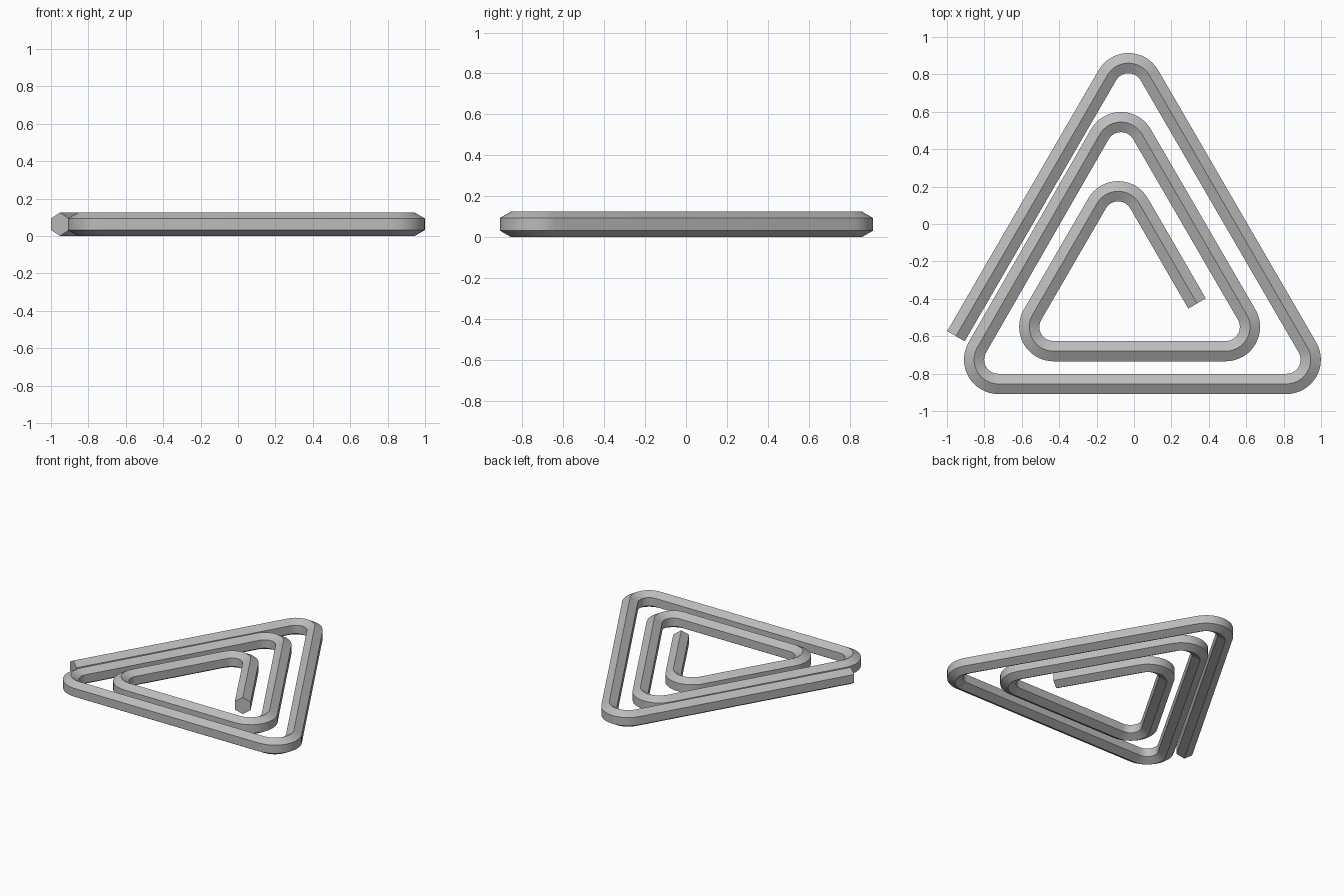
import bpy
import bmesh
from math import cos, sin, radians
from mathutils import Vector

cube = bpy.data.objects.get("Cube")
if cube:
    bpy.data.objects.remove(cube, do_unlink=True)

BAR = 0.0625    # hexagon radius of the bar
BEND = 0.13     # centreline radius of each bend
STEPS = 16      # segments per bend

steel = bpy.data.materials.new("grey steel")
colour = (0.5, 0.5, 0.5, 1)
steel.diffuse_color = colour
steel.use_nodes = True
steel.node_tree.nodes["Principled BSDF"].inputs["Base Color"].default_value = colour

# Bend centres of the triangular spiral, from the outer end inwards
bends = [(-0.03, 0.73), (0.815, -0.725), (-0.725, -0.725),
         (-0.07, 0.415), (0.49, -0.55), (-0.43, -0.55), (-0.085, 0.045)]
start, end = Vector((-0.952, -0.60, BAR)), Vector((0.337, -0.425, BAR))

# Centreline stations: point and outward direction, each bend turning 120 degrees
stations = []
angle = 150
for x, y in bends:
    for i in range(STEPS + 1):
        a = radians(angle - 120 * i / STEPS)
        out = Vector((cos(a), sin(a), 0))
        stations.append((Vector((x, y, BAR)) + out * BEND, out))
    angle -= 120
stations.insert(0, (start, stations[0][1]))
stations.append((end, stations[-1][1]))

# Sweep a hexagon, ridge upwards, along the centreline
bm = bmesh.new()
rings = []
for point, out in stations:
    ring = []
    for k in range(6):
        t = radians(60 * k + 30)
        ring.append(bm.verts.new(point + out * (BAR * cos(t)) + Vector((0, 0, BAR * sin(t)))))
    rings.append(ring)
for r0, r1 in zip(rings, rings[1:]):
    for k in range(6):
        n = (k + 1) % 6
        bm.faces.new((r0[k], r0[n], r1[n], r1[k]))
bm.faces.new(rings[0])
bm.faces.new(rings[-1])
bmesh.ops.recalc_face_normals(bm, faces=bm.faces)

mesh = bpy.data.meshes.new("triangular_spiral_bar")
bm.to_mesh(mesh)
bm.free()
mesh.materials.append(steel)
bar = bpy.data.objects.new("triangular_spiral_bar", mesh)
bpy.context.collection.objects.link(bar)

# Smooth bends, crisp hexagon edges
bpy.ops.object.select_all(action="DESELECT")
bar.select_set(True)
bpy.context.view_layer.objects.active = bar
bpy.ops.object.shade_smooth_by_angle(angle=radians(30))
